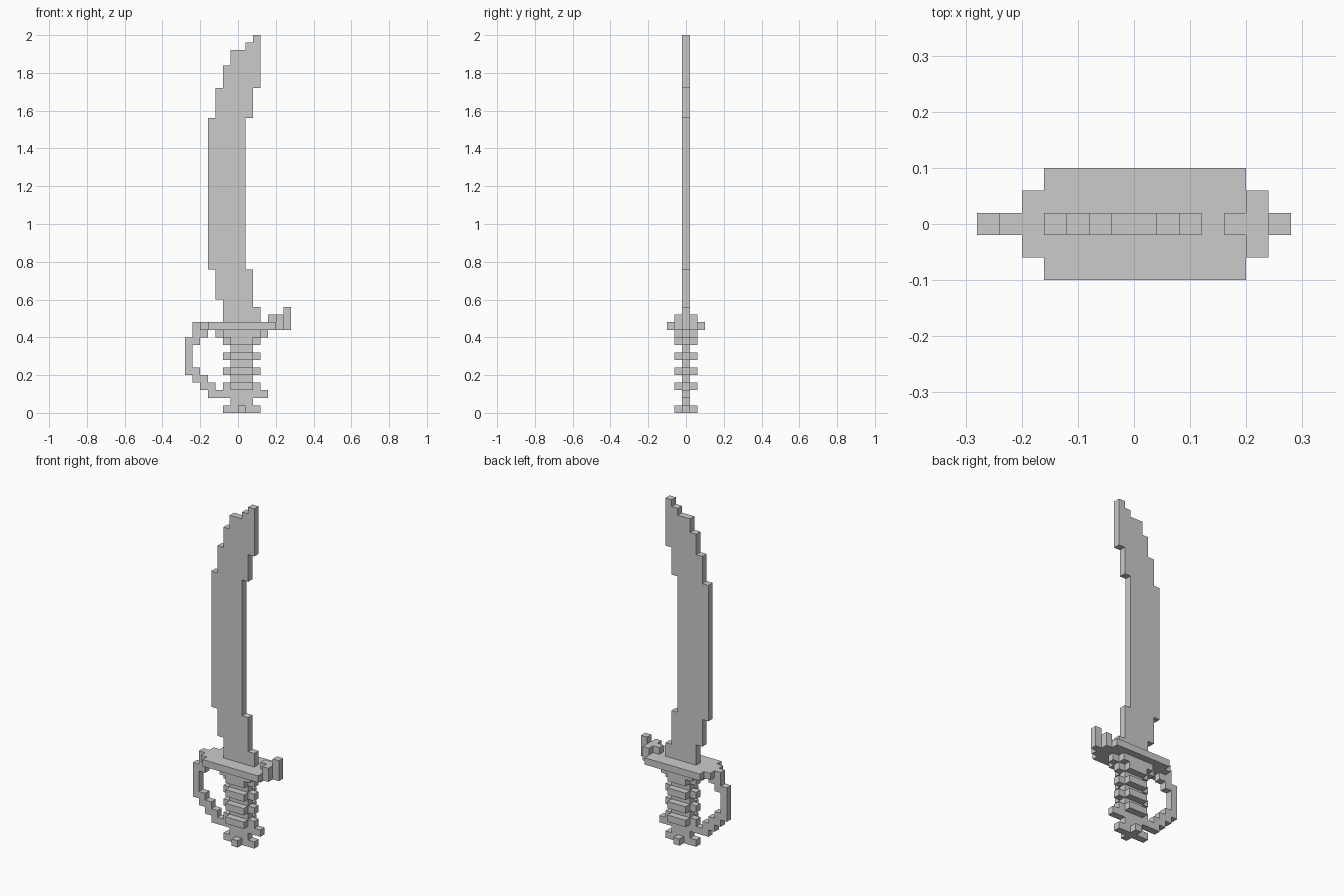
import bpy, bmesh

if "Cube" in bpy.data.objects:
    bpy.data.objects.remove(bpy.data.objects["Cube"])

U = 0.04  # grid step: all sizes below are in steps


def prism(name, pts, lo, hi, axis):
    """Extrude a closed outline: axis 'y' takes (x, z) points, 'z' takes (x, y)."""
    place = (lambda p, d: (p[0] * U, d * U, p[1] * U)) if axis == 'y' else \
            (lambda p, d: (p[0] * U, p[1] * U, d * U))
    bm = bmesh.new()
    face = bm.faces.new([bm.verts.new(place(p, lo)) for p in pts])
    ext = bmesh.ops.extrude_face_region(bm, geom=[face])
    verts = [g for g in ext["geom"] if isinstance(g, bmesh.types.BMVert)]
    offset = [b - a for a, b in zip(place((0, 0), lo), place((0, 0), hi))]
    bmesh.ops.translate(bm, verts=verts, vec=offset)
    bmesh.ops.recalc_face_normals(bm, faces=bm.faces)
    mesh = bpy.data.meshes.new(name)
    bm.to_mesh(mesh)
    bm.free()
    obj = bpy.data.objects.new(name, mesh)
    bpy.context.collection.objects.link(obj)
    return obj


def box(name, x0, x1, y, z0, z1):
    return prism(name, [(x0, -y), (x1, -y), (x1, y), (x0, y)], z0, z1, 'z')


def stepped(name, steps, z0, z1):
    """Plate symmetric in y; steps are (x0, x1, half_y), from narrow-y to wide-y."""
    left, right = [], []
    prev = None
    for x0, x1, y in steps:
        if prev is not None:
            left.append((x0, prev))
            right.append((x1, prev))
        left.append((x0, y))
        right.append((x1, y))
        prev = y
    flip = lambda pts: [(x, -y) for x, y in pts]
    return prism(name, left + right[::-1] + flip(right) + flip(left)[::-1], z0, z1, 'z')


def side_points(side):
    """Turn (x, z0, z1) runs into stair points going up."""
    return [p for x, a, b in side for p in ((x, a), (x, b))]


# Curved blade: stepped right edge and left edge
right = [(3, 12, 14), (2, 14, 19), (1, 19, 39), (2, 39, 43), (3, 43, 50)]
left = [(-2, 12, 15), (-3, 15, 19), (-4, 19, 39), (-3, 39, 43), (-2, 43, 46),
        (-1, 46, 48), (1, 48, 49), (2, 49, 50)]
prism("blade", side_points(right) + side_points(left)[::-1], -.5, .5, 'y')

# Guard plate and its upturned end
stepped("guard", [(-5, 6, 1.5), (-4, 5, 2.5)], 11, 12)
box("guard_end_rib", 4, 5, .5, 12, 13)
box("guard_end_block", 5, 6, 1.5, 12, 13)
box("guard_end_tip", 6, 7, .5, 11, 14)

# Knuckle bow: outer stairs down, inner stairs back up
outer = [(-5, 12), (-6, 12), (-6, 10), (-7, 10), (-7, 5), (-6, 5), (-6, 4),
         (-5, 4), (-5, 3), (-4, 3), (-4, 2), (-1, 2)]
inner = [(-1, 3), (-3, 3), (-3, 4), (-4, 4), (-4, 5), (-5, 5), (-5, 6), (-6, 6),
         (-6, 9), (-5, 9), (-5, 10), (-4, 10), (-4, 11), (-5, 11)]
prism("knuckle_bow", outer + inner, -.5, .5, 'y')

# Grip core with cross-shaped rings and a wider collar
box("grip_core", -1, 2, .5, 1, 11)
for i, z in enumerate((3, 5, 7, 9)):
    stepped(f"grip_ring_{i + 1}", [(-2, 3, .5), (-1, 2, 1.5)], z, z + 1)
stepped("grip_collar", [(-3, 4, .5), (-2, 3, 1.5)], 10, 11)

# Pommel: cross foot and side stub
stepped("pommel", [(-2, 3, .5), (0, 1, 1.5)], 0, 1)
box("pommel_stub", 2, 4, .5, 2, 3)
